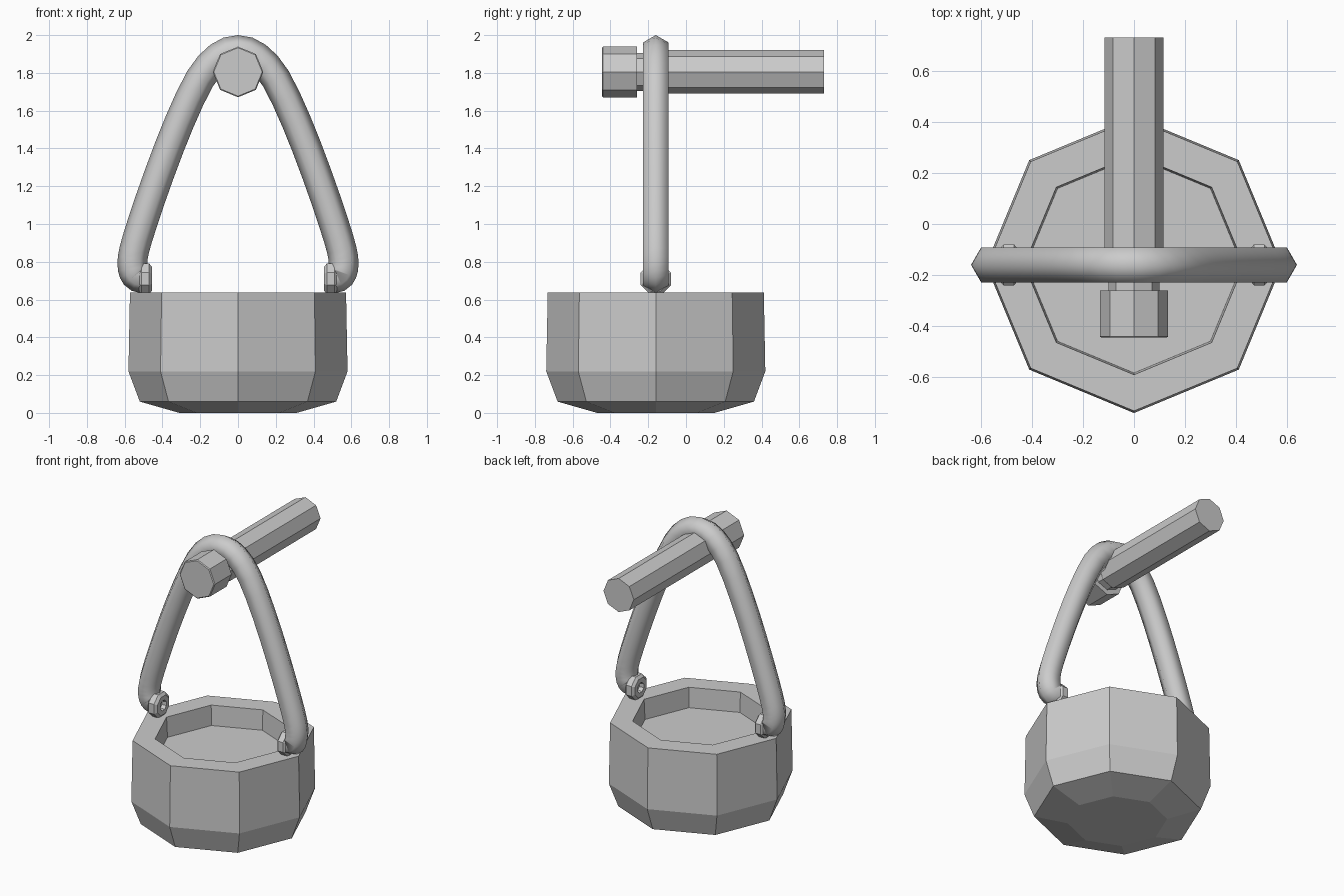
import bpy, bmesh
from math import cos, sin, pi
from mathutils import Vector, Matrix

if "Cube" in bpy.data.objects:
    bpy.data.objects.remove(bpy.data.objects["Cube"])

CY = -0.16  # y of bucket axis and handle plane


def make(name, bm, loc=(0, 0, 0), smooth=False):
    bmesh.ops.recalc_face_normals(bm, faces=bm.faces)
    me = bpy.data.meshes.new(name)
    bm.to_mesh(me)
    bm.free()
    ob = bpy.data.objects.new(name, me)
    ob.location = loc
    bpy.context.collection.objects.link(ob)
    for p in me.polygons:
        p.use_smooth = smooth and len(p.vertices) == 4
    return ob


def skin(bm, rings):
    """Join rings of vertices with quads and cap both ends."""
    n = len(rings[0])
    for a, b in zip(rings, rings[1:]):
        for i in range(n):
            j = (i + 1) % n
            bm.faces.new((a[i], a[j], b[j], b[i]))
    bm.faces.new(rings[0])
    bm.faces.new(rings[-1])


def lathe(name, profile, loc, sides=8, turn=0.0, rot=None):
    """Faceted solid turned about z from (radius, height) pairs."""
    bm = bmesh.new()
    rings = [[bm.verts.new((r * cos(2 * pi * i / sides + turn),
                            r * sin(2 * pi * i / sides + turn), z))
              for i in range(sides)] for r, z in profile]
    skin(bm, rings)
    if rot:
        bmesh.ops.transform(bm, matrix=rot, verts=bm.verts)
    return make(name, bm, loc)


# Bucket with a shallow recess in the top
lathe("bucket", [(0.31, 0), (0.52, 0.06), (0.58, 0.22), (0.572, 0.637),
                 (0.43, 0.637), (0.423, 0.5)], (0, CY, 0))

# Peg: shaft, neck and wider head, running front to back
along_y = Matrix.Rotation(-pi / 2, 4, 'X')
lathe("peg", [(0.128, -0.445), (0.134, -0.44), (0.134, -0.26), (0.1, -0.26),
              (0.1, -0.22), (0.115, -0.2), (0.115, 0.73)],
      (0, 0, 1.805), rot=along_y)

# Handle: hexagonal tube swept along a mirrored arch
half = [(0.49, 0.713), (0.53, 0.718), (0.552, 0.745), (0.559, 0.79),
        (0.55, 0.86), (0.505, 1.01), (0.415, 1.27), (0.31, 1.54),
        (0.2, 1.77), (0.1, 1.885)]
ctrl = [Vector((x, 0, z)) for x, z in half]
ctrl += [Vector((0, 0, 1.921))] + [Vector((-p.x, 0, p.z)) for p in reversed(ctrl)]
path = []
for i in range(len(ctrl) - 1):
    p0, p1 = ctrl[max(i - 1, 0)], ctrl[i]
    p2, p3 = ctrl[i + 1], ctrl[min(i + 2, len(ctrl) - 1)]
    for t in (0, 0.5):
        path.append(0.5 * (2 * p1 + (p2 - p0) * t
                           + (2 * p0 - 5 * p1 + 4 * p2 - p3) * t ** 2
                           + (3 * p1 - p0 - 3 * p2 + p3) * t ** 3))
path.append(ctrl[-1])
bm = bmesh.new()
rings = []
for i, p in enumerate(path):
    tan = (path[min(i + 1, len(path) - 1)] - path[max(i - 1, 0)]).normalized()
    out = Vector((tan.z, 0, -tan.x))
    side = Vector((0, 1, 0))
    rings.append([bm.verts.new(p + 0.079 * (out * cos(k * pi / 3) + side * sin(k * pi / 3)))
                  for k in range(6)])
skin(bm, rings)
make("handle", bm, (0, CY, 0), smooth=True)

# Nuts with a small hole on the inner ends of the handle
for name, s in (("right_nut", 1), ("left_nut", -1)):
    lathe(name, [(0.07, 0), (0.087, 0.015), (0.087, 0.055), (0.068, 0.07),
                 (0.035, 0.07), (0.03, 0.04)], (s * 0.525, CY, 0.71),
          turn=pi / 8, rot=Matrix.Rotation(-s * pi / 2, 4, 'Y'))
